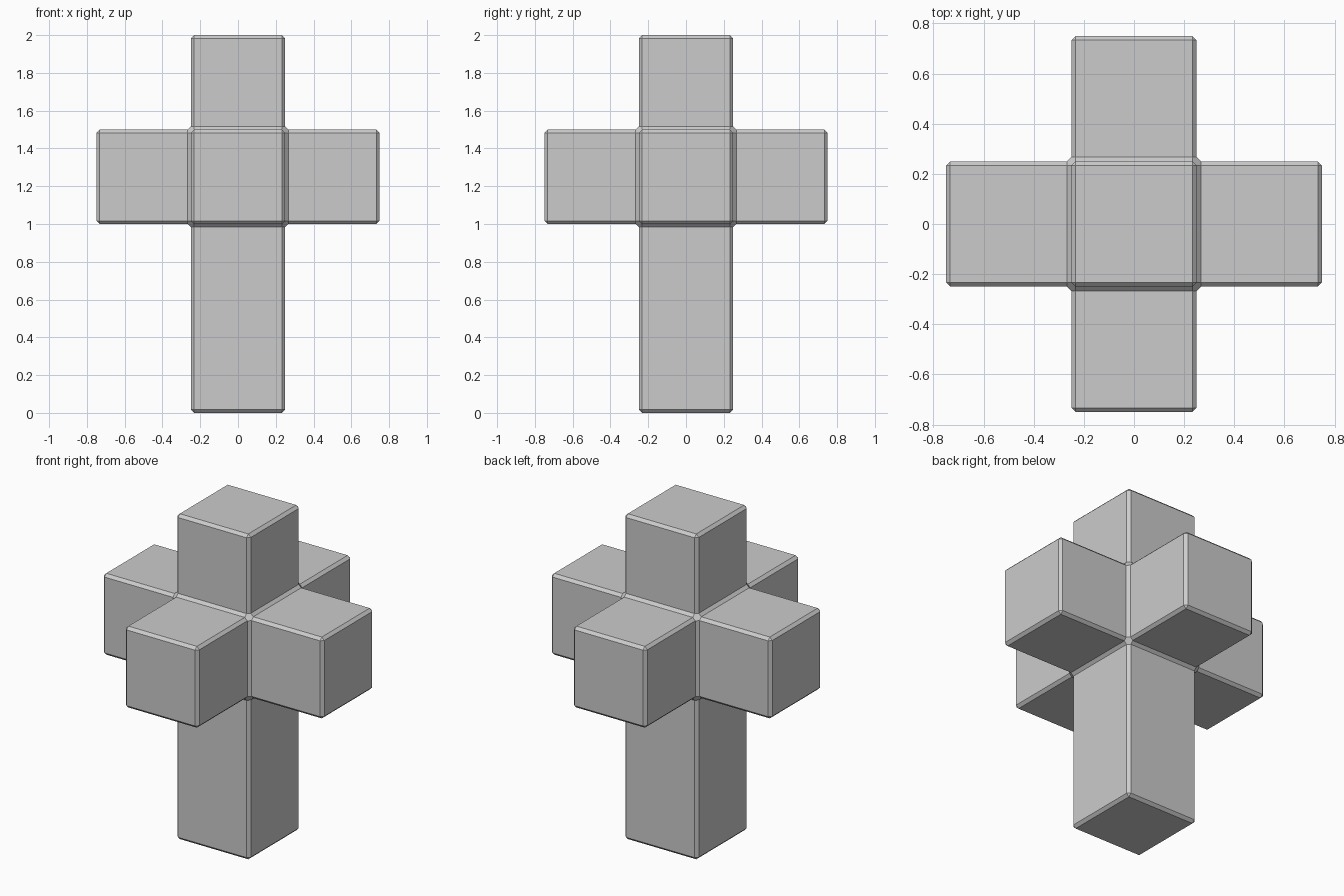
import bpy
import bmesh
from mathutils import Matrix

if "Cube" in bpy.data.objects:
    bpy.data.objects.remove(bpy.data.objects["Cube"])

SIZE = 0.5        # edge of one cube cell
CENTRE_Z = 1.25   # height of the hub cube
CHAMFER = 0.017

# Hub cube
bm = bmesh.new()
bmesh.ops.create_cube(bm, size=SIZE, matrix=Matrix.Translation((0, 0, CENTRE_Z)))
bm.normal_update()

# One arm out of every hub face; the lower arm is twice as long
for face in list(bm.faces):
    direction = face.normal.copy()
    length = SIZE * 2 if direction.z < -0.5 else SIZE
    tip = bmesh.ops.extrude_discrete_faces(bm, faces=[face])["faces"][0]
    bmesh.ops.translate(bm, verts=list(tip.verts), vec=direction * length)

bmesh.ops.recalc_face_normals(bm, faces=list(bm.faces))

# Flat chamfer on all outer and inner edges
bmesh.ops.bevel(bm, geom=list(bm.edges), offset=CHAMFER, offset_type='OFFSET',
                segments=1, profile=0.5, affect='EDGES', clamp_overlap=True)
bmesh.ops.recalc_face_normals(bm, faces=list(bm.faces))

mesh = bpy.data.meshes.new("cube_cross")
bm.to_mesh(mesh)
bm.free()
cross = bpy.data.objects.new("cube_cross", mesh)
bpy.context.collection.objects.link(cross)
